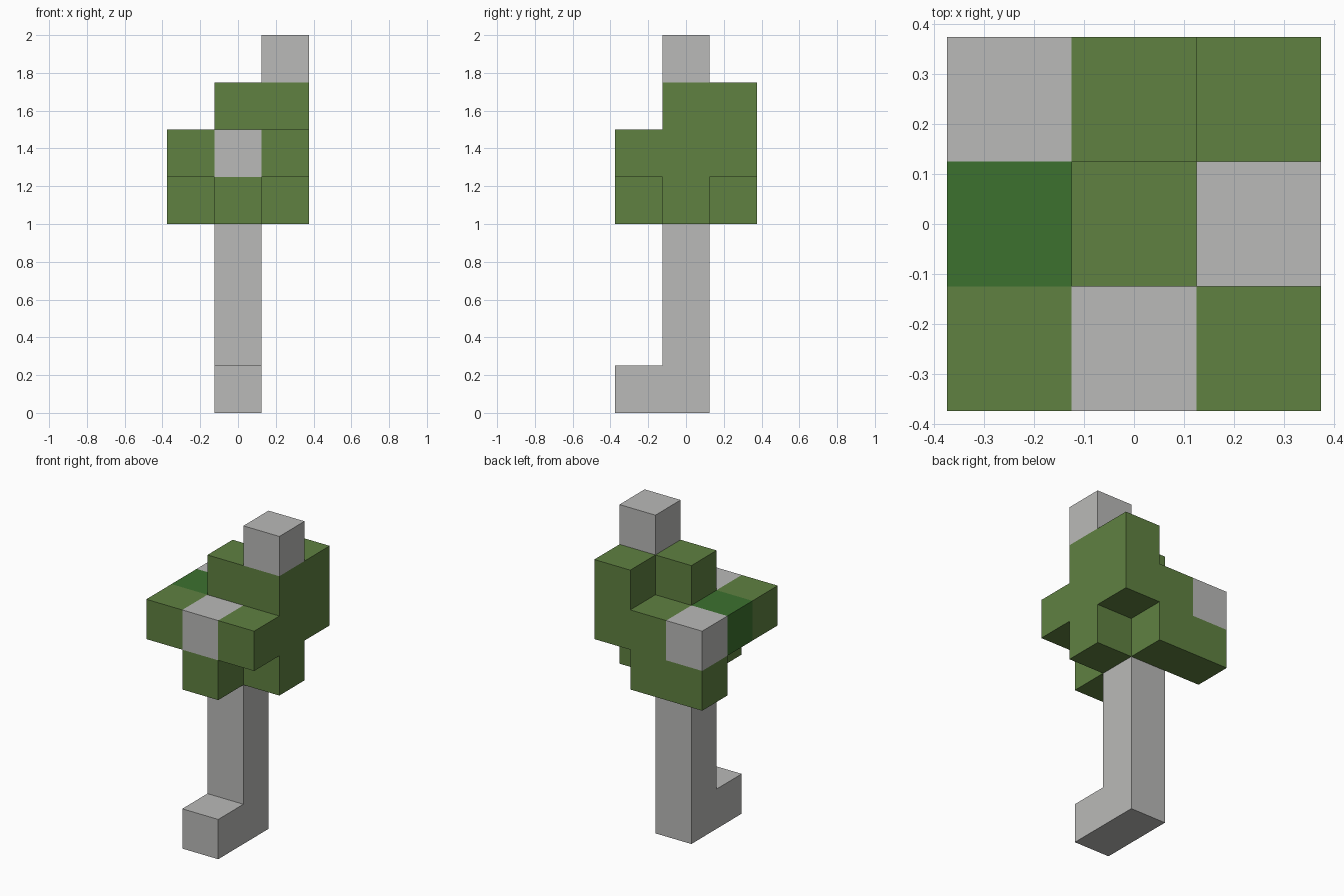
import bpy
import bmesh
from mathutils import Vector

CELL = 0.25

default = bpy.data.objects.get("Cube")
if default:
    bpy.data.objects.remove(default, do_unlink=True)


def material(name, rgb):
    mat = bpy.data.materials.new(name)
    mat.use_nodes = True
    mat.diffuse_color = (*rgb, 1)
    mat.node_tree.nodes["Principled BSDF"].inputs["Base Color"].default_value = (*rgb, 1)
    return mat


grey = material("pale grey", (0.49, 0.49, 0.48))
green = material("leaf green", (0.115, 0.22, 0.053))
dark = material("dark green", (0.045, 0.165, 0.028))

# Canopy layers: rows run from back to front, columns from left to right
# g = leaf green, d = dark green, w = pale grey, . = empty
LAYERS = {
    4: ("gg.", ".gg", ".g."),
    5: ("wgg", "dgg", "gwg"),
    6: ("..g", ".gg", "..."),
    7: ("...", "..w", "..."),
}
canopy = {(col - 1, 1 - row, z): mark
          for z, rows in LAYERS.items()
          for row, line in enumerate(rows)
          for col, mark in enumerate(line) if mark != "."}


def pick(mark, level=None):
    return {c for c, m in canopy.items()
            if m == mark and (level is None or c[2] == level)}


# Each part is a set of block positions and a colour
PARTS = {
    "trunk": ({(0, 0, z) for z in range(4)}, grey),
    "trunk_foot": ({(0, -1, 0)}, grey),
    "leaf_canopy": (pick("g"), green),
    "dark_leaf": (pick("d"), dark),
    "canopy_grey_blocks": (pick("w", 5), grey),
    "top_block": (pick("w", 7), grey),
}
occupied = set().union(*(cells for cells, _ in PARTS.values()))


def add_side(bm, cell, axis, sign):
    """Add one square side of a block, facing outward."""
    normal, u, v = Vector(), Vector(), Vector()
    normal[axis] = sign
    u[(axis + 1) % 3] = 1
    v[(axis + 2) % 3] = sign
    centre = Vector(cell) + Vector((0, 0, 0.5)) + normal / 2
    corners = [centre + (u * a + v * b) / 2
               for a, b in ((-1, -1), (1, -1), (1, 1), (-1, 1))]
    bm.faces.new([bm.verts.new(c * CELL) for c in corners])


def build_part(name, cells, mat):
    """Build the outer skin of a group of blocks as one flat-shaded object."""
    bm = bmesh.new()
    for cell in sorted(cells):
        for axis in range(3):
            for sign in (-1, 1):
                neighbour = list(cell)
                neighbour[axis] += sign
                if tuple(neighbour) not in occupied:
                    add_side(bm, cell, axis, sign)
    bmesh.ops.remove_doubles(bm, verts=bm.verts, dist=0.001)
    mesh = bpy.data.meshes.new(name)
    bm.to_mesh(mesh)
    bm.free()
    mesh.materials.append(mat)
    obj = bpy.data.objects.new(name, mesh)
    bpy.context.collection.objects.link(obj)


for part, (cells, mat) in PARTS.items():
    build_part(part, cells, mat)
